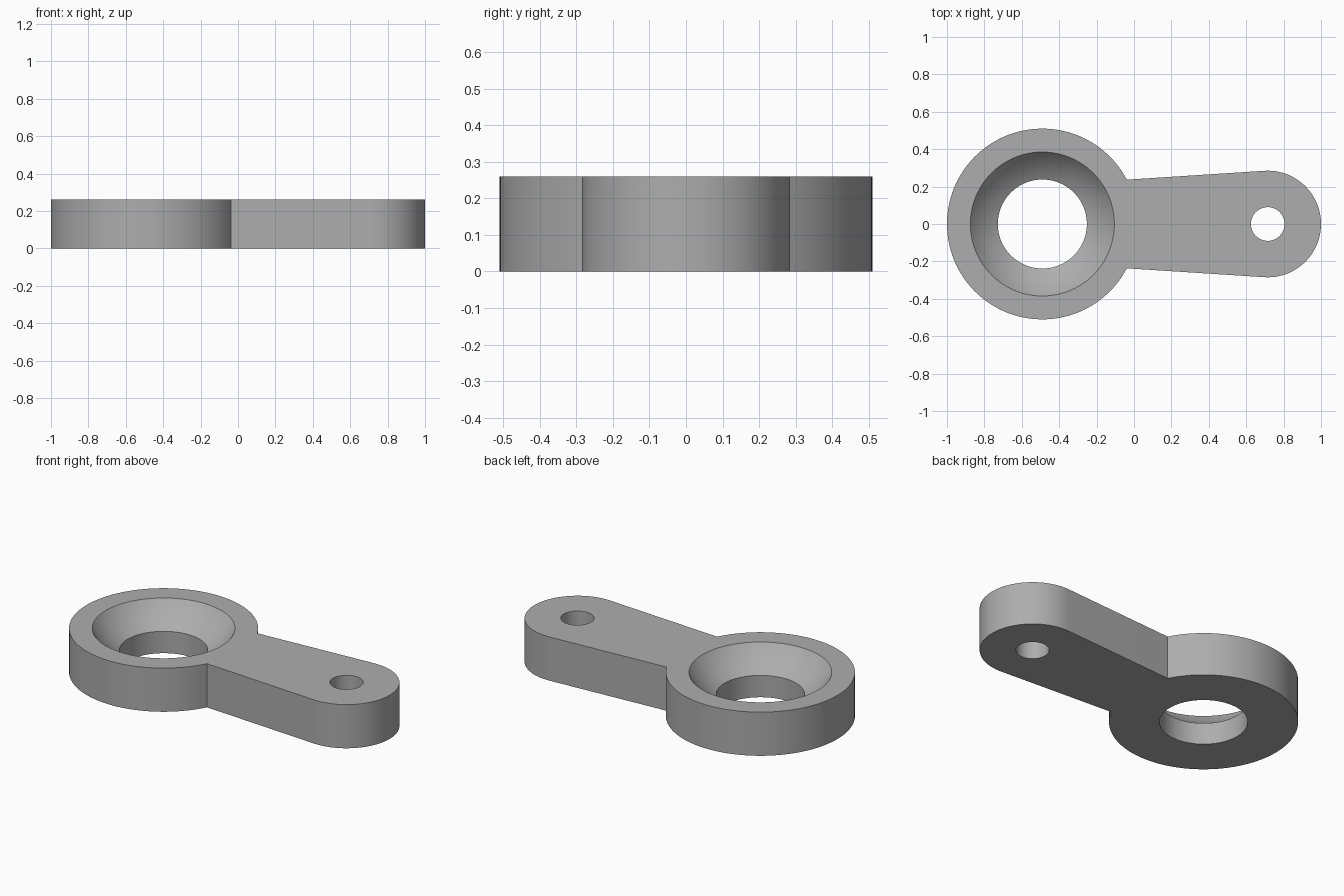
import bpy, bmesh, math
from math import cos, sin, pi, radians, sqrt

cube = bpy.data.objects.get("Cube")
if cube:
    bpy.data.objects.remove(cube, do_unlink=True)

HEIGHT = 0.26
RING_X, RING_R = -0.49, 0.51
PIN_X, PIN_R = 0.715, 0.285
NECK_Y = 0.237          # half width of the arm where it meets the ring
SEAT_Z = 0.13           # lower edge of the dished seat
BORE_R, SEAT_R = 0.238, 0.385

grey = bpy.data.materials.new("plain grey")
grey.use_nodes = True
colour = (0.42, 0.42, 0.42, 1)
grey.diffuse_color = colour
grey.node_tree.nodes["Principled BSDF"].inputs["Base Color"].default_value = colour


def make_object(name, bm):
    bmesh.ops.recalc_face_normals(bm, faces=bm.faces)
    mesh = bpy.data.meshes.new(name)
    bm.to_mesh(mesh)
    bm.free()
    mesh.materials.append(grey)
    obj = bpy.data.objects.new(name, mesh)
    bpy.context.collection.objects.link(obj)
    return obj


def arc(cx, radius, start, end, steps):
    angles = [start + (end - start) * i / steps for i in range(steps + 1)]
    return [(cx + radius * cos(a), radius * sin(a)) for a in angles]


def lathe(name, cx, profile, sides=96):
    """Closed solid from (radius, z) points, turned about a vertical axis."""
    bm = bmesh.new()
    rings = [[bm.verts.new((x, y, z)) for x, y in arc(cx, r, 0, 2 * pi, sides)[:-1]]
             for r, z in profile]
    for low, high in zip(rings, rings[1:]):
        for i in range(sides):
            j = (i + 1) % sides
            bm.faces.new((low[i], low[j], high[j], high[i]))
    bm.faces.new(rings[0])
    bm.faces.new(rings[-1])
    return make_object(name, bm)


# Outline of the ring and the tapered, round-ended arm
neck = math.asin(NECK_Y / RING_R)
tilt = radians(3.7)
outline = arc(RING_X, RING_R, neck, 2 * pi - neck, 96)
outline += arc(PIN_X, PIN_R, -pi / 2 - tilt, pi / 2 + tilt, 48)
bm = bmesh.new()
base = bm.faces.new([bm.verts.new((x, y, 0)) for x, y in outline])
top = bmesh.ops.extrude_face_region(bm, geom=[base])["geom"]
bmesh.ops.translate(bm, vec=(0, 0, HEIGHT),
                    verts=[v for v in top if isinstance(v, bmesh.types.BMVert)])
body = make_object("ring_and_arm", bm)

# Bore with a spherical seat that opens upwards
drop = HEIGHT - SEAT_Z
rise = (SEAT_R ** 2 - BORE_R ** 2 - drop ** 2) / (2 * drop)
ball_r = sqrt(SEAT_R ** 2 + rise ** 2)
profile = [(BORE_R, -0.1)]
for i in range(13):
    z = SEAT_Z + drop * i / 12
    profile.append((sqrt(ball_r ** 2 - (HEIGHT + rise - z) ** 2), z))
profile.append((SEAT_R, HEIGHT + 0.1))
seat_cutter = lathe("seat_cutter", RING_X, profile)

# Small pin hole through the arm end
pin_cutter = lathe("pin_hole_cutter", PIN_X, [(0.09, -0.1), (0.09, HEIGHT + 0.1)], 64)

# Cut both holes and drop the cutters
bpy.context.view_layer.objects.active = body
for cutter in (seat_cutter, pin_cutter):
    cutter.hide_render = True
    mod = body.modifiers.new(cutter.name, "BOOLEAN")
    mod.operation = "DIFFERENCE"
    mod.solver = "EXACT"
    mod.object = cutter
    bpy.ops.object.modifier_apply(modifier=mod.name)
    bpy.data.objects.remove(cutter, do_unlink=True)

bpy.ops.object.select_all(action="DESELECT")
body.select_set(True)
bpy.ops.object.shade_smooth_by_angle(angle=radians(25))
